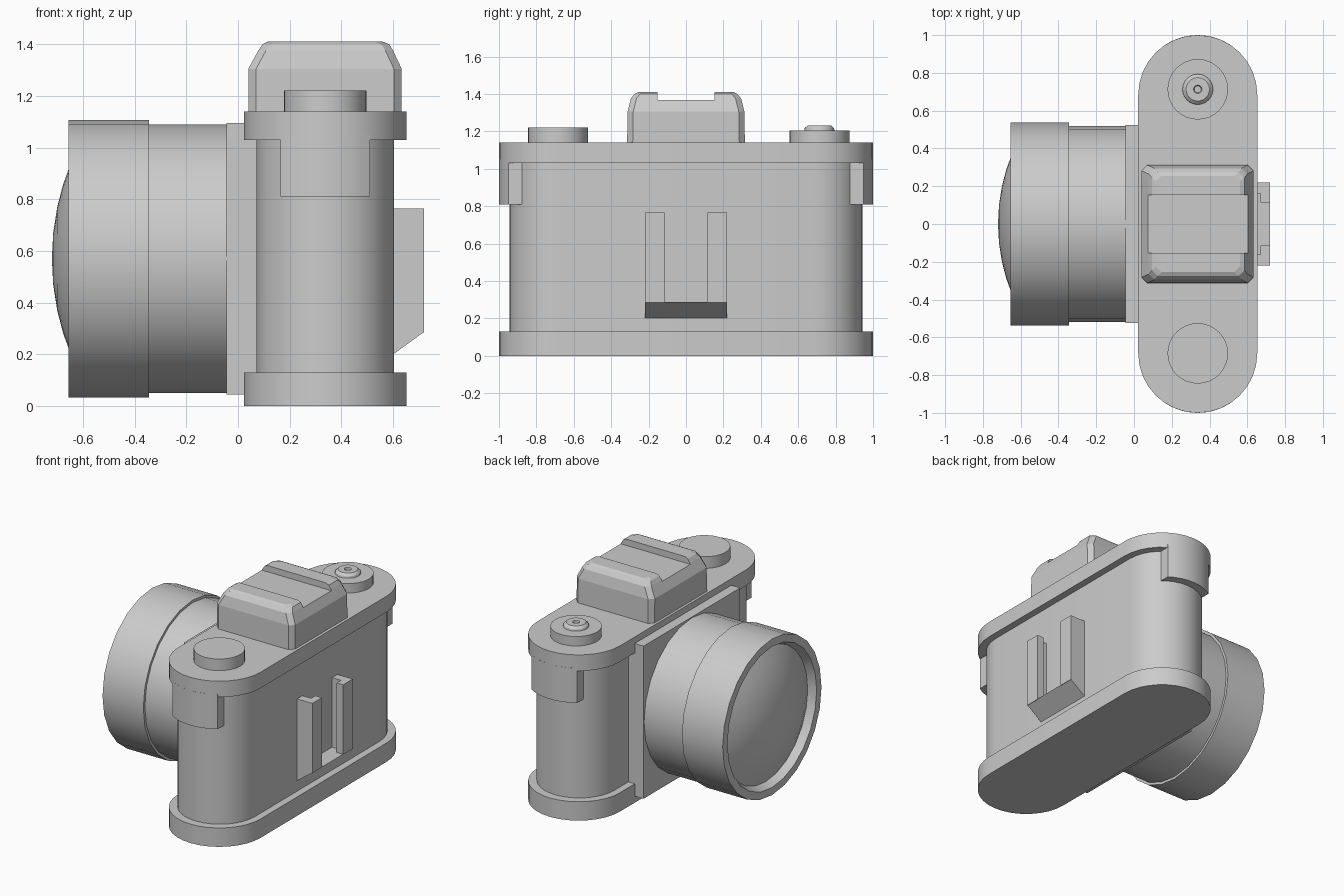
import bpy, bmesh
from math import sin, cos, pi, radians, sqrt, acos
from mathutils import Matrix, Vector

if "Cube" in bpy.data.objects:
    bpy.data.objects.remove(bpy.data.objects["Cube"])

CX = 0.3375          # body centre in x


def finish(name, bm, smooth=None):
    bmesh.ops.remove_doubles(bm, verts=bm.verts, dist=1e-5)
    bmesh.ops.recalc_face_normals(bm, faces=bm.faces)
    me = bpy.data.meshes.new(name)
    bm.to_mesh(me)
    bm.free()
    ob = bpy.data.objects.new(name, me)
    bpy.context.collection.objects.link(ob)
    bpy.ops.object.select_all(action='DESELECT')
    ob.select_set(True)
    bpy.context.view_layer.objects.active = ob
    if smooth:
        bpy.ops.object.shade_smooth_by_angle(angle=radians(smooth))
    return ob


def loft(name, rings, smooth=None):
    """Skin a stack of equal-length point rings and cap both ends."""
    bm = bmesh.new()
    vs = [[bm.verts.new(p) for p in r] for r in rings]
    n = len(rings[0])
    for a, b in zip(vs, vs[1:]):
        for i in range(n):
            j = (i + 1) % n
            bm.faces.new((a[i], a[j], b[j], b[i]))
    bm.faces.new(vs[0][::-1])
    bm.faces.new(vs[-1])
    return finish(name, bm, smooth)


def prism(name, outline, z0, z1, smooth=None):
    return loft(name, [[(x, y, z) for x, y in outline] for z in (z0, z1)], smooth)


def stadium(r, half, n=16):
    """Long-in-y outline with half-round ends."""
    return [(CX + r * cos(s + pi * i / n), sy * (half - r) + r * sin(s + pi * i / n))
            for s, sy in ((0, 1), (pi, -1)) for i in range(n + 1)]


def box(name, x0, x1, y0, y1, z0, z1):
    return prism(name, [(x0, y0), (x1, y0), (x1, y1), (x0, y1)], z0, z1)


def lathe(name, profile, origin, axis, steps, smooth):
    """Spin (along axis, radius) points round the x or z axis."""
    bm = bmesh.new()
    o = Vector(origin)
    pts = [o + (Vector((a, 0, r)) if axis == 'X' else Vector((r, 0, a))) for a, r in profile]
    vs = [bm.verts.new(p) for p in pts]
    es = [bm.edges.new(e) for e in zip(vs, vs[1:])]
    ax = (1, 0, 0) if axis == 'X' else (0, 0, 1)
    bmesh.ops.spin(bm, geom=vs + es, cent=o, axis=ax, angle=2 * pi, steps=steps)
    bmesh.ops.dissolve_degenerate(bm, dist=1e-6, edges=bm.edges)
    return finish(name, bm, smooth)


# Body shell: base plate, main body, top plate
prism("base_plate", stadium(0.315, 1.0), 0, 0.13, 30)
prism("body", stadium(0.266, 0.943), 0.1, 1.06, 30)
prism("top_plate", stadium(0.315, 1.0), 1.03, 1.14, 30)

# Strap flaps hanging from the top plate at both ends
half = 0.1725
a0 = acos(half / 0.315)
for side, s in (("left", -1), ("right", 1)):
    arc = [a0 + (pi - 2 * a0) * i / 10 for i in range(11)]
    pts = [(CX + 0.315 * cos(a), s * (0.685 + 0.315 * sin(a))) for a in arc]
    pts += [(CX - half, s * 0.87), (CX + half, s * 0.87)]
    prism("strap_flap_" + side, pts, 0.81, 1.05, 30)

# Square lens mount plate
box("mount_plate", -0.045, 0.08, -0.525, 0.525, 0.045, 1.095)

# Lens barrel with a rim and a domed glass
R = 0.975
dome = [(-0.72 + R - sqrt(R * R - r * r), r) for r in (0.46, 0.38, 0.29, 0.2, 0.1, 0)]
barrel = [(-0.03, 0), (-0.03, 0.52), (-0.345, 0.52), (-0.345, 0.5375),
          (-0.655, 0.5375), (-0.655, 0.485), (-0.60, 0.46)]
lathe("lens_barrel", barrel, (0, 0, 0.57), 'X', 24, 30)
lathe("lens_glass", dome, (0, 0, 0.57), 'X', 24, 30)

# Viewfinder hump: chamfered rings with a shoe groove cut across the top


def hump_ring(x0, x1, y, z, c):
    return [(x0 + c, -y, z), (x1 - c, -y, z), (x1, -y + c, z), (x1, y - c, z),
            (x1 - c, y, z), (x0 + c, y, z), (x0, y - c, z), (x0, -y + c, z)]


hump = loft("viewfinder_hump", [
    hump_ring(0.04, 0.633, 0.315, 1.13, 0.03),
    hump_ring(0.04, 0.633, 0.312, 1.305, 0.03),
    hump_ring(0.078, 0.60, 0.295, 1.375, 0.03),
    hump_ring(0.095, 0.585, 0.275, 1.40, 0.03),
    hump_ring(0.115, 0.56, 0.255, 1.41, 0.03)])
cutter = box("groove_cutter", -0.1, 0.8, -0.153, 0.153, 1.367, 1.6)
cutter.hide_render = True
mod = hump.modifiers.new("groove", 'BOOLEAN')
mod.operation = 'DIFFERENCE'
mod.solver = 'EXACT'
mod.object = cutter
bpy.context.view_layer.objects.active = hump
bpy.ops.object.modifier_apply(modifier="groove")
bpy.data.objects.remove(cutter)

# Rewind knob, and shutter dial with its stepped button
lathe("rewind_knob", [(1.13, 0), (1.13, 0.16), (1.22, 0.16), (1.22, 0)],
      (CX, -0.685, 0), 'Z', 32, 30)
lathe("shutter_dial", [(1.13, 0), (1.13, 0.16), (1.205, 0.16), (1.205, 0)],
      (CX, 0.713, 0), 'Z', 32, 30)
lathe("shutter_button", [(1.2, 0), (1.2, 0.082), (1.217, 0.078), (1.232, 0.062),
                         (1.232, 0.022), (1.222, 0.018), (1.222, 0)],
      (CX, 0.713, 0), 'Z', 24, 30)

# Rear clip: two L-shaped rails standing on a wedge
for side, s in (("left", -1), ("right", 1)):
    rail = [(0.59, 0.22), (0.72, 0.22), (0.72, 0.115), (0.67, 0.115), (0.67, 0.162), (0.59, 0.162)]
    prism("clip_rail_" + side, [(x, s * y) for x, y in rail], 0.285, 0.765)
wedge = [(0.59, 0.193), (0.60, 0.20), (0.72, 0.287), (0.59, 0.287)]
loft("clip_wedge", [[(x, y, z) for x, z in wedge] for y in (-0.22, 0.22)])
